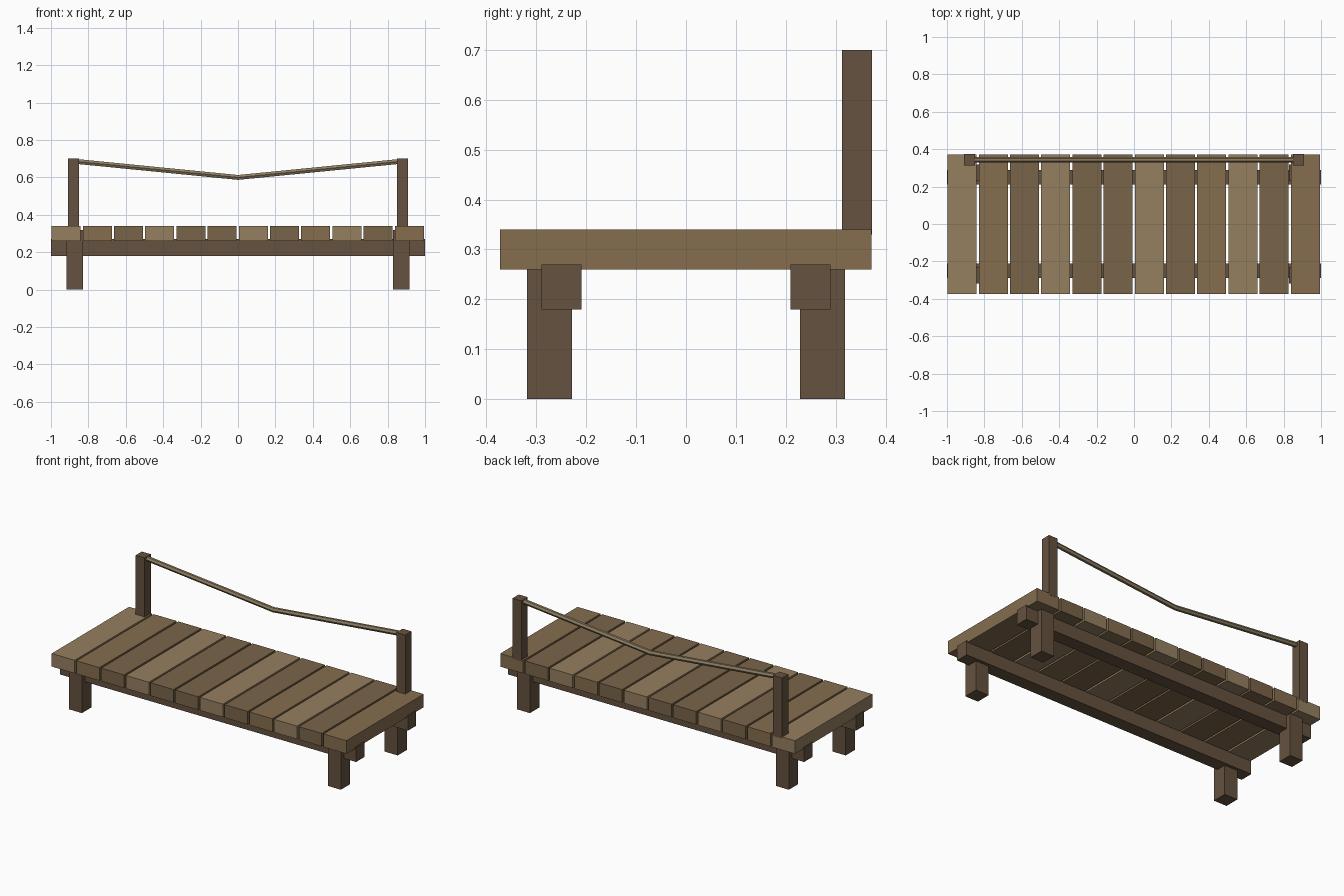
import bpy

if "Cube" in bpy.data.objects:
    bpy.data.objects.remove(bpy.data.objects["Cube"])


def material(name, rgb):
    m = bpy.data.materials.new(name)
    m.diffuse_color = (*rgb, 1)
    m.use_nodes = True
    m.node_tree.nodes["Principled BSDF"].inputs["Base Color"].default_value = m.diffuse_color
    return m


LIGHT = material("light_wood", (0.30, 0.215, 0.115))
MID = material("mid_wood", (0.235, 0.155, 0.078))
DARK = material("dark_wood", (0.195, 0.128, 0.066))
FRAME = material("frame_wood", (0.13, 0.085, 0.05))
ROPE = material("rope_fibre", (0.27, 0.21, 0.12))


def box(name, x, y, z, mat):
    """Box from (min, max) ranges on each axis."""
    bpy.ops.mesh.primitive_cube_add(size=1, location=[sum(r) / 2 for r in (x, y, z)])
    ob = bpy.context.object
    ob.name = name
    ob.scale = [r[1] - r[0] for r in (x, y, z)]
    bpy.ops.object.transform_apply(location=False, rotation=False, scale=True)
    ob.data.materials.append(mat)
    return ob


def around(c, half):
    return (c - half, c + half)


# deck planks
tints = {"L": LIGHT, "M": MID, "D": DARK}
for i, tint in enumerate("LMDLDDLDMLDM"):
    cx = -0.919 + i * 0.1668
    box(f"deck_plank_{i + 1}", around(cx, 0.0775), (-0.373, 0.372), (0.26, 0.34), tints[tint])

# long beams and legs
for y, side in ((-1, "front"), (1, "back")):
    box(f"{side}_beam", (-1, 1), around(y * 0.25, 0.04), (0.18, 0.27), FRAME)
    for x, end in ((-1, "left"), (1, "right")):
        box(f"{side}_{end}_leg", around(x * 0.874, 0.044), around(y * 0.274, 0.045), (0, 0.32), FRAME)

# rail posts along the back edge
for x, end in ((-1, "left"), (1, "right")):
    box(f"{end}_rail_post", around(x * 0.88, 0.03), (0.313, 0.373), (0.33, 0.70), FRAME)

# sagging rope rail
curve = bpy.data.curves.new("rope_rail", "CURVE")
curve.dimensions = "3D"
curve.bevel_depth = 0.015
curve.bevel_resolution = 1
curve.use_fill_caps = True
path = curve.splines.new("POLY")
path.points.add(2)
for p, (x, z) in zip(path.points, ((-0.88, 0.687), (0, 0.60), (0.88, 0.687))):
    p.co = (x, 0.343, z, 1)
path.use_smooth = False
rope = bpy.data.objects.new("rope_rail", curve)
curve.materials.append(ROPE)
bpy.context.collection.objects.link(rope)
